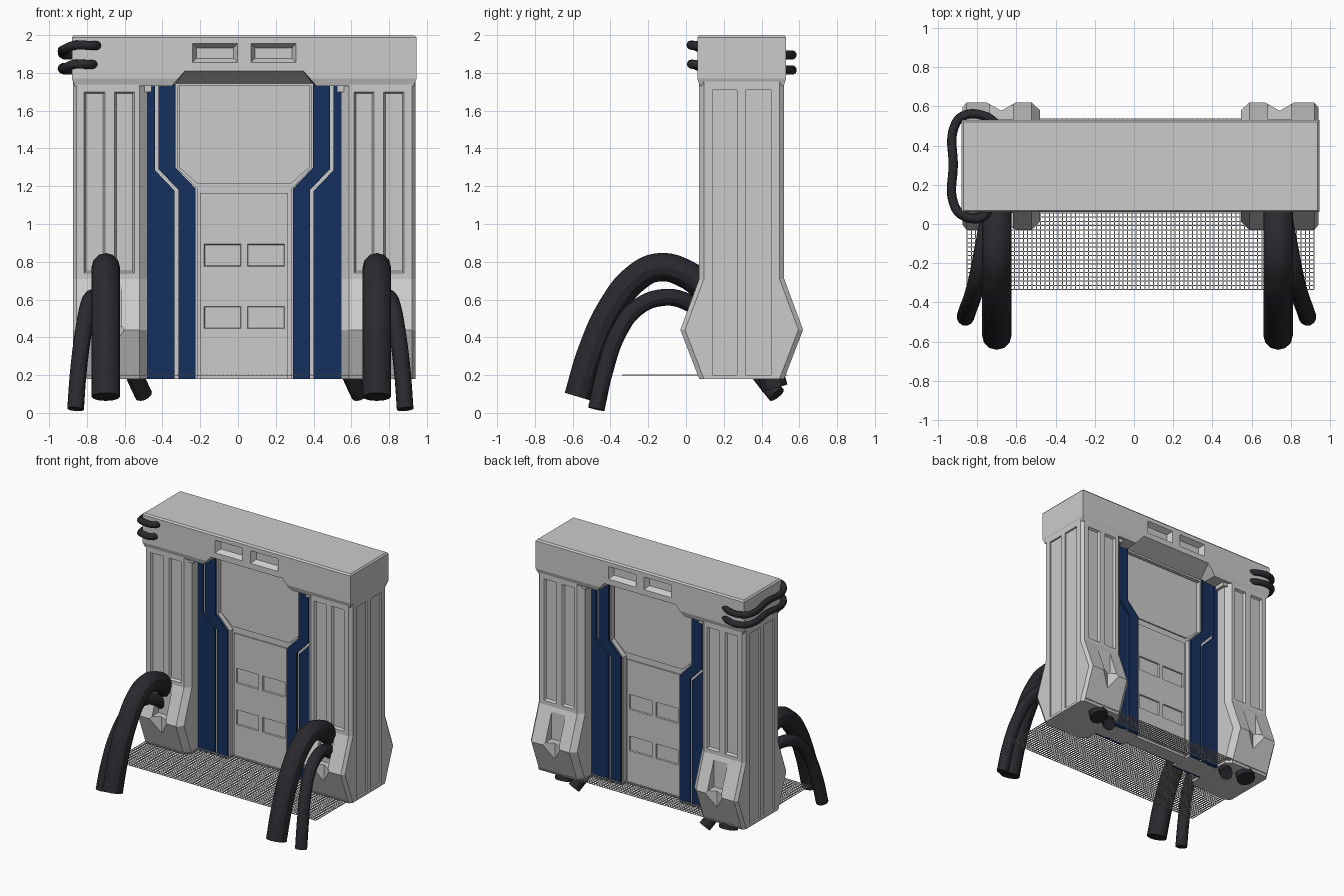
import bpy, bmesh
from mathutils import Vector

if "Cube" in bpy.data.objects:
    bpy.data.objects.remove(bpy.data.objects["Cube"])

CX, CY = 0.033, 0.295          # centre of the gate frame


def material(name, rgb):
    m = bpy.data.materials.new(name)
    m.diffuse_color = (*rgb, 1)
    m.use_nodes = True
    m.node_tree.nodes["Principled BSDF"].inputs["Base Color"].default_value = m.diffuse_color
    return m


BLUE = material("navy_paint", (0.008, 0.03, 0.11))
RUBBER = material("black_rubber", (0.022, 0.022, 0.028))


def make(name, lofts, mat=None):
    """Each loft is a list of equal-length point rings, given relative to the gate centre."""
    bm = bmesh.new()
    for rings in lofts:
        vs = [[bm.verts.new((p[0] + CX, p[1] + CY, p[2])) for p in r] for r in rings]
        n = len(vs[0])
        for a, b in zip(vs, vs[1:]):
            for i in range(n):
                bm.faces.new((a[i], a[(i + 1) % n], b[(i + 1) % n], b[i]))
        bm.faces.new(vs[0])
        bm.faces.new(vs[-1])
    bmesh.ops.recalc_face_normals(bm, faces=bm.faces)
    me = bpy.data.meshes.new(name)
    bm.to_mesh(me)
    bm.free()
    ob = bpy.data.objects.new(name, me)
    bpy.context.collection.objects.link(ob)
    if mat:
        me.materials.append(mat)
    return ob


def cut(ob, lofts):
    cutter = make("cutter", lofts)
    cutter.hide_render = True
    mod = ob.modifiers.new("cut", 'BOOLEAN')
    mod.operation, mod.solver, mod.object = 'DIFFERENCE', 'EXACT', cutter
    mod.use_self = True
    bpy.context.view_layer.objects.active = ob
    bpy.ops.object.modifier_apply(modifier=mod.name)
    bpy.data.objects.remove(cutter)


def rect_y(x0, x1, z0, z1, v):
    return [(x0, v, z0), (x1, v, z0), (x1, v, z1), (x0, v, z1)]


def rect_z(hx, hy, z):
    return [(-hx, -hy, z), (hx, -hy, z), (hx, hy, z), (-hx, hy, z)]


def box(x0, x1, y0, y1, z0, z1):
    return [rect_y(x0, x1, z0, z1, y0), rect_y(x0, x1, z0, z1, y1)]


def recess(x0, x1, z0, z1, face, depth, s, taper=0.01):
    """Tapered pocket cutter in the front (s=-1) or back (s=1) face."""
    def ring(d):
        t = taper * d / depth
        return rect_y(x0 + t, x1 - t, z0 + t, z1 - t, s * (face - d))
    return [ring(-0.01), ring(depth)]


def slab(poly, v0, v1, sx=1, s=1):
    return [[(sx * u, s * v, z) for u, z in poly] for v in (v0, v1)]


# Pillars with flared feet and chamfered edges
side = [(0.225, 1.76), (0.225, 0.71), (0.325, 0.44), (0.225, 0.18)]
for sx, label in ((-1, "left"), (1, "right")):
    rings = []
    for u, inset in ((0.513, 0.04), (0.555, 0), (0.887, 0), (0.907, 0.025)):
        half = [(v - inset, z) for v, z in side]
        rings.append([(sx * u, v, z) for v, z in half] + [(sx * u, -v, z) for v, z in half[::-1]])
    pillar = make(label + "_pillar", [rings])
    cuts = []
    for s in (-1, 1):
        # tall front and back panels
        for a, b in ((0.582, 0.687), (0.737, 0.847)):
            a, b = sorted((sx * a, sx * b))
            cuts.append(recess(a, b, 0.74, 1.70, 0.225, 0.018, s))
        # vee notch and hose socket in the foot
        vee = [(0.60, 0.345), (0.71, 0.283), (0.82, 0.345)]
        cuts.append([[(sx * u, s * v, z) for u, v in vee] for z in (0.2, 0.8)])
        cuts.append(box(sx * 0.65, sx * 0.77, s * 0.238, s * 0.36, 0.46, 0.69))
    # side panels
    for a, b in ((-0.155, -0.025), (0.02, 0.155)):
        cuts.append(box(sx * 0.893, sx * 0.95, a, b, 0.20, 1.71))
    cut(pillar, cuts)

# Header beam with window pockets and a sloped soffit
header = make("header_beam", [[rect_z(0.898, 0.222, 1.73), rect_z(0.912, 0.235, 1.77),
                               rect_z(0.912, 0.235, 1.988), rect_z(0.902, 0.225, 2.0)]])
cuts = []
for s in (-1, 1):
    for sx in (-1, 1):
        a, b = sorted((sx * 0.035, sx * 0.275))
        cuts.append(recess(a, b, 1.855, 1.955, 0.235, 0.04, s, 0.022))
    cuts.append([[(-w0, s * v, 1.70), (w0, s * v, 1.70), (w1, s * v, z), (-w1, s * v, z)]
                 for v, w0, w1, z in ((0.245, 0.41, 0.31, 1.815), (0.09, 0.41, 0.36, 1.745))])
cut(header, cuts)
make("header_corner_tabs", [box(sx * 0.49, sx * 0.56, -0.2, 0.2, 1.70, 1.74)
                            for sx in (-1, 1)])

# Door core and raised centre panels on both faces
make("door_core", [box(-0.53, 0.53, -0.05, 0.05, 0.18, 1.77)])
upper = [(-0.345, 1.75), (-0.345, 1.30), (-0.25, 1.215), (0.25, 1.215), (0.345, 1.30), (0.345, 1.75)]
make("upper_door_panels", [slab(upper, 0.03, 0.06, s=s) for s in (-1, 1)])
for s, label in ((-1, "front"), (1, "back")):
    panel = make(label + "_lower_door_panel",
                 [[rect_y(-0.233, 0.233, 0.18, 1.165, s * v) for v in (0.02, 0.06)]])
    cut(panel, [recess(a, a + 0.195, z, z + 0.117, 0.06, 0.025, s, 0.008)
                for a in (-0.212, 0.018) for z in (0.447, 0.776)])

# Grey backing and blue strips, split by a narrow stepped stripe


def step(u, dz=0.0):
    return [(u, 1.75), (u, 1.285 + dz), (u + 0.105, 1.175 + dz), (u + 0.105, 0.18)]


def strip(left, right):
    return left + right[::-1]


outer_edge = [(-0.515, 1.75), (-0.515, 1.285), (-0.515, 1.175), (-0.515, 0.18)]
both = [(sx, s) for sx in (-1, 1) for s in (-1, 1)]
make("strip_backing", [slab(strip(outer_edge, step(-0.353, 0.012)), 0.04, 0.09, -sx, s)
                       for sx, s in both])
make("outer_blue_strips", [slab(strip(outer_edge, step(-0.473)), 0.08, 0.107, -sx, s)
                           for sx, s in both], BLUE)
make("inner_blue_strips", [slab(strip(step(-0.453, 0.005), step(-0.363, 0.012)), 0.08, 0.107, -sx, s)
                           for sx, s in both], BLUE)

# Floor grating of thin bars
bars = []
x0, x1, y0, y1, t = -0.885, 0.885, -0.63, 0.24, 0.0025
nx, ny = 80, 40
for i in range(nx + 1):
    x = x0 + (x1 - x0) * i / nx
    bars.append(box(x - t, x + t, y0, y1, 0.198, 0.202))
for i in range(ny + 1):
    y = y0 + (y1 - y0) * i / ny
    bars.append(box(x0, x1, y - t, y + t, 0.1975, 0.2015))
make("floor_grating", bars)


def hose(name, pts, radius):
    cu = bpy.data.curves.new(name, 'CURVE')
    cu.dimensions = '3D'
    cu.bevel_depth, cu.bevel_resolution, cu.resolution_u = radius, 4, 8
    cu.use_fill_caps = True
    sp = cu.splines.new('BEZIER')
    sp.bezier_points.add(len(pts) - 1)
    for bp, p in zip(sp.bezier_points, pts):
        bp.co = Vector(p)
        bp.handle_left_type = bp.handle_right_type = 'AUTO'
    ob = bpy.data.objects.new(name, cu)
    bpy.context.collection.objects.link(ob)
    cu.materials.append(RUBBER)
    bpy.ops.object.select_all(action='DESELECT')
    ob.select_set(True)
    bpy.context.view_layer.objects.active = ob
    bpy.ops.object.convert(target='MESH')
    bpy.ops.object.shade_smooth_by_angle()


# Arching hoses in front of each foot, with their ends poking out underneath
big = [(-0.57, 0.085), (-0.50, 0.32), (-0.39, 0.56), (-0.27, 0.71), (-0.15, 0.77), (0.0, 0.735), (0.16, 0.6)]
small = [(0.15, -0.475, 0.02), (0.135, -0.43, 0.22), (0.11, -0.36, 0.42), (0.085, -0.26, 0.555),
         (0.06, -0.13, 0.61), (0.035, 0.0, 0.59), (0.0, 0.14, 0.48)]
for sx, hx, stub_x, label in ((-1, -0.70, -0.50, "left"), (1, 0.735, 0.645, "right")):
    hose(label + "_large_hose", [(hx, y, z) for y, z in big], 0.075)
    hose(label + "_small_hose", [(hx + sx * (d + 0.01 if sx < 0 else d), y, z) for d, y, z in small], 0.045)
    hose(label + "_large_hose_end", [(hx, 0.40, 0.32), (hx, 0.44, 0.23), (hx, 0.47, 0.13)], 0.07)
    hose(label + "_small_hose_end",
         [(stub_x - 0.07, 0.36, 0.25), (stub_x - 0.035, 0.42, 0.17), (stub_x, 0.48, 0.095)], 0.047)

# Two cables wrapped around the header's left end
for label, zf, zb, dx in (("upper", 1.945, 1.895, 0.0), ("lower", 1.845, 1.815, -0.02)):
    hose(label + "_header_cable",
         [(-0.74 + dx, 0.08, zf), (-0.77 + dx, 0.037, zf), (-0.87, 0.042, zf), (-0.918, 0.10, zf - 0.02),
          (-0.922, 0.30, (zf + zb) / 2), (-0.915, 0.50, zb), (-0.87, 0.552, zb),
          (-0.76, 0.55, zb), (-0.70, 0.51, zb)], 0.024)
